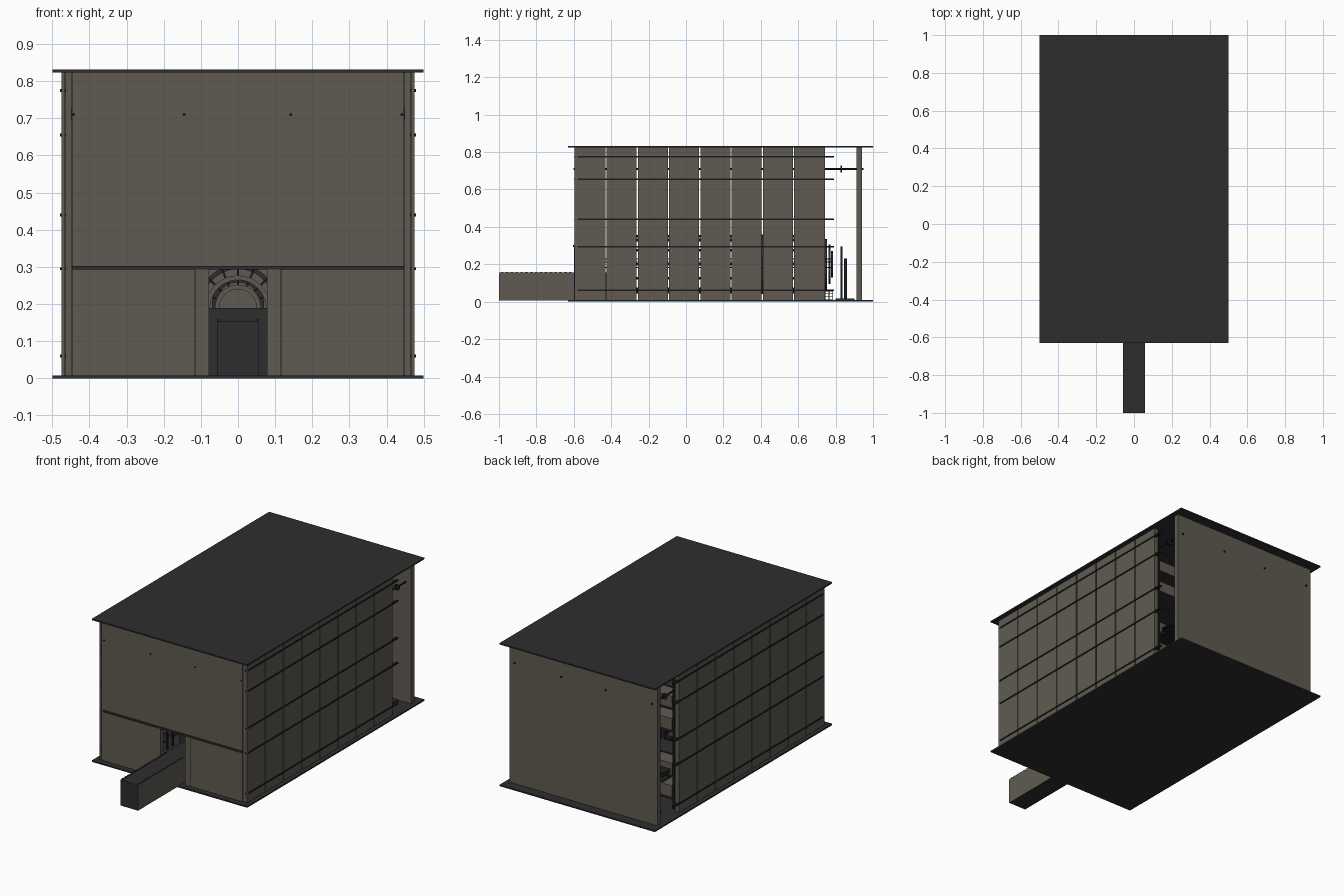
import bpy, bmesh, math
from mathutils import Matrix, Vector

if "Cube" in bpy.data.objects:
    bpy.data.objects.remove(bpy.data.objects["Cube"], do_unlink=True)


def material(name, rgb):
    m = bpy.data.materials.new(name)
    m.use_nodes = True
    m.diffuse_color = (*rgb, 1)
    m.node_tree.nodes["Principled BSDF"].inputs["Base Color"].default_value = (*rgb, 1)
    return m


CLAD = material("olive grey cladding", (0.115, 0.105, 0.084))
DARK = material("charcoal", (0.027, 0.027, 0.027))
STEEL = material("dark steel", (0.012, 0.012, 0.012))


def finish(name, bm, mat):
    me = bpy.data.meshes.new(name)
    bm.to_mesh(me)
    bm.free()
    me.materials.append(mat)
    ob = bpy.data.objects.new(name, me)
    bpy.context.collection.objects.link(ob)
    return ob


def boxes(name, mat, spans):
    """One object from boxes given as (x0, x1, y0, y1, z0, z1)."""
    bm = bmesh.new()
    for x0, x1, y0, y1, z0, z1 in spans:
        mid = Vector((x0 + x1, y0 + y1, z0 + z1)) / 2
        size = Matrix.Diagonal((abs(x1 - x0), y1 - y0, z1 - z0, 1))
        bmesh.ops.create_cube(bm, size=1, matrix=Matrix.Translation(mid) @ size)
    return finish(name, bm, mat)


def both(spans):
    return [s for a in spans for s in (a, (-a[0], -a[1], *a[2:]))]


def rods(name, mat, places, radius, y0, y1):
    """Round bars running front to back."""
    bm = bmesh.new()
    for x, z in places:
        place = Matrix.Translation((x, (y0 + y1) / 2, z)) @ Matrix.Rotation(math.pi / 2, 4, "X")
        bmesh.ops.create_cone(bm, cap_ends=True, segments=10, radius1=radius,
                              radius2=radius, depth=y1 - y0, matrix=place)
    return finish(name, bm, mat)


def hoop(bm, y0, y1, r0, r1, z, a0=0, a1=360, n=32):
    """Square-section ring or arch around the long axis."""
    prev = None
    for i in range(n + 1):
        a = math.radians(a0 + (a1 - a0) * i / n)
        c, s = math.cos(a), math.sin(a)
        ring = [bm.verts.new((r * c, y, z + r * s))
                for r, y in ((r0, y0), (r1, y0), (r1, y1), (r0, y1))]
        if prev:
            for k in range(4):
                j = (k + 1) % 4
                bm.faces.new((prev[k], prev[j], ring[j], ring[k]))
        prev = ring


# Roof and floor slabs
FLOOR, EAVES = 0.008, 0.824
boxes("roof", DARK, [(-0.5, 0.5, -0.63, 1, EAVES, 0.832)])
boxes("floor", DARK, [(-0.5, 0.5, -0.63, 1, 0, FLOOR)])

# Side cladding in eight bays with open joints
START, END, BAYS = -0.595, 0.742, 8
pitch = (END - START) / BAYS
panels, backing = [], []
for i in range(BAYS):
    y0, y1 = START + i * pitch, START + (i + 1) * pitch
    y0 += 0.003 if i else 0
    y1 -= 0.003 if i < BAYS - 1 else 0
    panels.append((0.466, 0.475, y0, y1, FLOOR, EAVES))
    backing.append((0.448, 0.465, y0 + 0.003, y1 - 0.001, FLOOR, EAVES))
boxes("side_panels", CLAD, both(panels))
boxes("side_backing", CLAD, both(backing))

# Long rails on the cladding, with their front fixings
levels = (0.06, 0.295, 0.44, 0.655, 0.775)
boxes("side_rails", STEEL, both([(0.463, 0.479, -0.58, 0.79, z - 0.004, z + 0.004) for z in levels]))
boxes("rail_fixings", STEEL, both([(0.463, 0.467, -0.598, -0.59, z - 0.003, z + 0.003) for z in levels]))

# Front wall with the doorway
boxes("front_upper_wall", CLAD, [(-0.447, 0.447, -0.597, -0.582, 0.303, EAVES)])
boxes("front_lower_walls", CLAD, both([(0.117, 0.447, -0.597, -0.582, FLOOR, 0.293)]))
boxes("door_jambs", CLAD, both([(0.078, 0.114, -0.6, -0.575, FLOOR, 0.293)]))
boxes("jamb_joints", STEEL, both([(0.114, 0.117, -0.598, -0.58, FLOOR, 0.293)]))
boxes("front_lintel", DARK, [(-0.447, 0.447, -0.603, -0.582, 0.293, 0.303)])

# Back wall
boxes("back_wall", CLAD, [(-0.475, 0.475, 0.912, 0.942, FLOOR, EAVES)])

# Tie rods through the whole hall
ties = [(x, 0.71) for x in (-0.443, -0.145, 0.142, 0.441)]
rods("tie_rods", STEEL, ties, 0.0045, -0.601, 0.95)
rods("tie_rod_couplers", STEEL, ties, 0.018, 0.826, 0.834)

# Entrance tunnel: light sides, dark top and end
tunnel = boxes("entrance_tunnel", CLAD, [(-0.057, 0.057, -1, -0.4, 0.006, 0.155)])
tunnel.data.materials.append(DARK)
for f in tunnel.data.polygons:
    f.material_index = 0 if abs(f.normal.x) > 0.5 else 1
boxes("tunnel_lid_tabs", DARK, both(
    [(0.048, 0.057, -0.99 + i * 0.026, -0.975 + i * 0.026, 0.154, 0.158) for i in range(16)]))
boxes("inner_screen", DARK, both([(0.057, 0.085, -0.42, -0.4, FLOOR, 0.19)])
      + [(-0.057, 0.057, -0.42, -0.4, 0.155, 0.19)])

# Ribbed barrel inside the hall, open at the front and domed at the back
AXIS = 0.2
bm = bmesh.new()
for i in range(8):
    y = -0.3 + i * 0.14
    hoop(bm, y, y + 0.02, 0.14, 0.16, AXIS)
for i in range(5):
    a = math.radians(18 * i)
    y = 0.69 + 0.09 * math.sin(a)
    r = 0.03 + 0.13 * math.cos(a)
    hoop(bm, y, y + 0.01, r - 0.012, r, AXIS)
finish("barrel_hoops", bm, DARK)
ribs = [(0.15 * math.cos(k * math.pi / 6), AXIS + 0.15 * math.sin(k * math.pi / 6)) for k in range(12)]
rods("barrel_ribs", STEEL, ribs, 0.007, -0.3, 0.7)

# Arched portal behind the doorway with spokes
bm = bmesh.new()
for r in (0.05, 0.075):
    hoop(bm, -0.32, -0.3, r, r + 0.012, 0.19, 0, 180, 16)
finish("portal_arches", bm, CLAD)
bm = bmesh.new()
for k in range(1, 8):
    turn = Matrix.Rotation(-k * math.pi / 8, 4, "Y")
    place = Matrix.Translation((0, -0.31, 0.19)) @ turn @ Matrix.Translation((0.1, 0, 0))
    bmesh.ops.create_cube(bm, size=1, matrix=place @ Matrix.Diagonal((0.1, 0.012, 0.005, 1)))
finish("portal_spokes", bm, STEEL)

# Equipment racks along both inner sides, kept clear of the panel joints
posts, shelves, units = [], [], []
for i in range(BAYS):
    y0 = START + i * pitch + 0.02
    y1 = y0 + pitch - 0.04
    for y in (y0, y1 - 0.01):
        posts += [(0.25, 0.26, y, y + 0.01, FLOOR, 0.8), (0.42, 0.43, y, y + 0.01, FLOOR, 0.8)]
    for k in range(6):
        z = 0.06 + k * 0.13
        shelves.append((0.25, 0.43, y0, y1, z, z + 0.008))
        if (i + k) % 3:
            units.append((0.28, 0.41, y0 + 0.015, y1 - 0.01, z + 0.008, z + 0.075))
boxes("rack_posts", STEEL, both(posts))
boxes("rack_shelves", DARK, both(shelves))
boxes("rack_units", CLAD, both(units))
boxes("cable_trays", STEEL, both(
    [(0.3, 0.4, -0.5, 0.78, z, z + 0.005) for z in (0.18, 0.21, 0.225)]))

# Handrails, service posts and low grating at the back aisle
boxes("service_posts", STEEL, both([(0.2, 0.212, 0.826, 0.836, FLOOR, 0.295),
                                    (0.12, 0.135, 0.846, 0.862, FLOOR, 0.23)]))
boxes("aisle_step", DARK, [(-0.4, 0.4, 0.8, 0.9, FLOOR, 0.018)])
boxes("aisle_grating", STEEL, both(
    [(0.3, 0.304, 0.74, 0.785, 0.01 + k * 0.015, 0.013 + k * 0.015) for k in range(4)]
    + [(0.3, 0.304, 0.745 + k * 0.018, 0.748 + k * 0.018, FLOOR, 0.06) for k in range(3)]))
